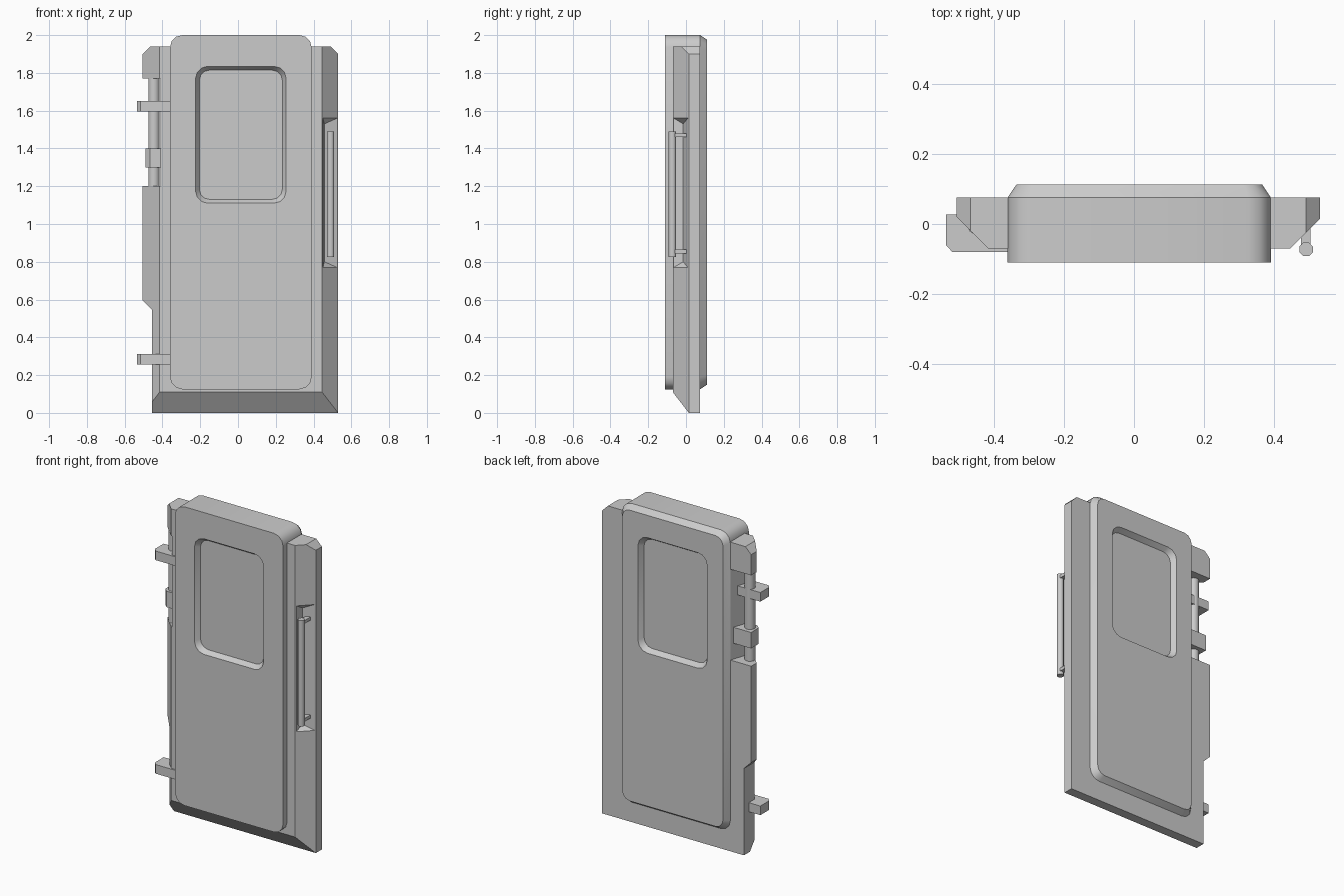
import bpy, bmesh, math
from mathutils import Vector

cube = bpy.data.objects.get("Cube")
if cube:
    bpy.data.objects.remove(cube, do_unlink=True)

GREY = (0.6, 0.6, 0.6, 1)
metal = bpy.data.materials.new("plain grey metal")
metal.use_nodes = True
metal.diffuse_color = GREY
metal.node_tree.nodes["Principled BSDF"].inputs["Base Color"].default_value = GREY


def finish(name, bm):
    bmesh.ops.recalc_face_normals(bm, faces=bm.faces[:])
    mesh = bpy.data.meshes.new(name)
    bm.to_mesh(mesh)
    bm.free()
    mesh.materials.append(metal)
    obj = bpy.data.objects.new(name, mesh)
    bpy.context.collection.objects.link(obj)
    return obj


def smooth(obj, degrees):
    bpy.ops.object.select_all(action="DESELECT")
    obj.select_set(True)
    bpy.context.view_layer.objects.active = obj
    bpy.ops.object.shade_smooth_by_angle(angle=math.radians(degrees))


def loft(name, rings):
    """Skin matching rings of points and cap both ends."""
    bm = bmesh.new()
    loops = [[bm.verts.new(p) for p in ring] for ring in rings]
    n = len(loops[0])
    for a, b in zip(loops, loops[1:]):
        for i in range(n):
            j = (i + 1) % n
            bm.faces.new((a[i], a[j], b[j], b[i]))
    bm.faces.new(loops[0])
    bm.faces.new(loops[-1])
    return finish(name, bm)


def slab(name, outline, cuts=(), y0=-0.07, y1=0.075):
    """Convex front outline pushed through y, then trimmed by planes."""
    obj = loft(name, [[(x, y, z) for x, z in outline] for y in (y0, y1)])
    bm = bmesh.new()
    bm.from_mesh(obj.data)
    for point, normal in cuts:
        cut = bmesh.ops.bisect_plane(
            bm, geom=bm.verts[:] + bm.edges[:] + bm.faces[:],
            plane_co=point, plane_no=normal, clear_outer=True)
        edges = [e for e in cut["geom_cut"] if isinstance(e, bmesh.types.BMEdge)]
        if edges:
            bmesh.ops.edgeloop_fill(bm, edges=edges)
    bmesh.ops.recalc_face_normals(bm, faces=bm.faces[:])
    bm.to_mesh(obj.data)
    bm.free()
    return obj


def post(name, plan, z0, z1):
    return loft(name, [[(x, y, z) for x, y in plan] for z in (z0, z1)])


def circle(x, y, r, n):
    return [(x + r * math.cos(math.tau * (i + 0.5) / n),
             y + r * math.sin(math.tau * (i + 0.5) / n)) for i in range(n)]


def rounded(x0, x1, z0, z1, inset, y, r=0.065, steps=3):
    x0, x1, z0, z1, r = x0 + inset, x1 - inset, z0 + inset, z1 - inset, r - inset / 2
    ring = []
    corners = ((x1 - r, z1 - r), (x0 + r, z1 - r), (x0 + r, z0 + r), (x1 - r, z0 + r))
    for k, (cx, cz) in enumerate(corners):
        for s in range(steps + 1):
            a = math.pi / 2 * (k + s / steps)
            ring.append((cx + r * math.cos(a), y, cz + r * math.sin(a)))
    return ring


# Raised door panel with a window recess on both faces
PANEL = (-0.36, 0.39, 0.125, 2.0)
WINDOW = (-0.225, 0.255, 1.11, 1.835)
panel = loft("door_panel", [
    rounded(*WINDOW, 0.02, -0.08), rounded(*WINDOW, 0, -0.11),
    rounded(*PANEL, 0, -0.11), rounded(*PANEL, 0, 0.075),
    rounded(*PANEL, 0.025, 0.112),
    rounded(*WINDOW, 0, 0.112), rounded(*WINDOW, 0.02, 0.08)])
smooth(panel, 31)

# Frame behind the panel, with sloping sides and foot
RIGHT = ((0.53, 0.015, 0), (1, -1, 0))
LEFT = ((-0.505, 0.02, 0), (-1, -1, 0))
FOOT = ((0, 0.015, 0), (0, -0.11, -0.085))
frame = slab("door_frame", [(-0.36, 0), (0.53, 0), (0.53, 1.9), (0.49, 1.94), (-0.36, 1.94)],
             [RIGHT, FOOT])
slab("hinge_side_lower", [(-0.455, 0), (-0.36, 0), (-0.36, 1.2), (-0.455, 1.2)], [LEFT, FOOT])
slab("hinge_guard", [(-0.455, 0.545), (-0.455, 1.2), (-0.505, 1.2), (-0.505, 0.595)], [LEFT])
slab("hinge_side_top", [(-0.36, 1.77), (-0.36, 1.94), (-0.465, 1.94), (-0.505, 1.9),
                        (-0.505, 1.77)], [LEFT])
post("hinge_recess_wall", [(-0.36, 0.075), (-0.41, -0.07), (-0.36, -0.07)], 1.2, 1.77)

# Handle recess carved out of the sloping side
bm = bmesh.new()
for x, y, z0, z1 in ((0.45, -0.065, 0.77, 1.56), (0.525, 0.01, 0.77, 1.56),
                     (0.56, -0.1, 0.77, 1.56), (0.457, -0.015, 0.8, 1.53)):
    for z in (z0, z1):
        bm.verts.new((x, y, z))
bmesh.ops.convex_hull(bm, input=bm.verts[:])
cutter = finish("handle_recess_cutter", bm)
cutter.hide_render = True
cutter.hide_viewport = True
carve = frame.modifiers.new("handle recess", "BOOLEAN")
carve.operation = "DIFFERENCE"
carve.solver = "EXACT"
carve.object = cutter
bpy.context.view_layer.update()
carved = bpy.data.meshes.new_from_object(
    frame.evaluated_get(bpy.context.evaluated_depsgraph_get()))
frame.modifiers.clear()
frame.data = carved
bpy.data.objects.remove(cutter, do_unlink=True)

# Pull handle
smooth(post("handle_bar", circle(0.49, -0.072, 0.021, 8), 0.825, 1.49), 50)
for place, z in (("lower", 0.855), ("upper", 1.47)):
    post("handle_mount_" + place,
         [(0.475, -0.07), (0.503, -0.07), (0.503, 0.01), (0.475, 0.01)], z - 0.01, z + 0.01)

# Hinge pin, its clamp and the two hinge arms
smooth(post("hinge_pin", circle(-0.445, 0, 0.031, 12), 1.2, 1.77), 40)
post("pin_clamp", [(-0.36, 0.055), (-0.49, 0.055), (-0.49, -0.02), (-0.465, -0.045),
                   (-0.36, -0.045)], 1.3, 1.4)
for place, z in (("lower", 0.255), ("upper", 1.595)):
    post("hinge_arm_" + place, [(-0.36, 0.027), (-0.535, 0.027), (-0.535, -0.06),
                                (-0.517, -0.08), (-0.36, -0.08)], z, z + 0.057)
